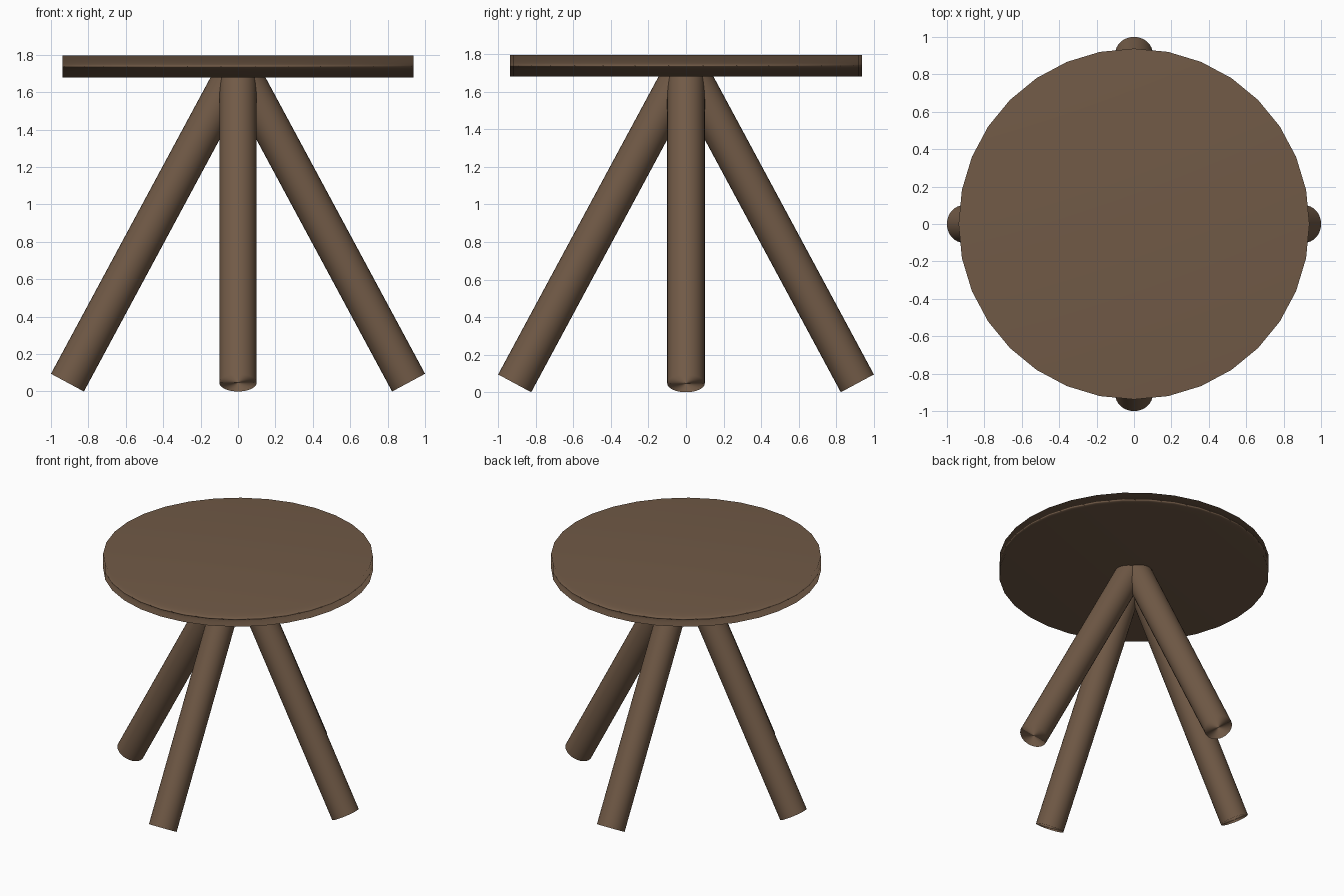
import bpy, math
from mathutils import Vector, Matrix

if "Cube" in bpy.data.objects:
    bpy.data.objects.remove(bpy.data.objects["Cube"])

wood = bpy.data.materials.new("brown wood")
wood.diffuse_color = (0.165, 0.102, 0.062, 1)
wood.use_nodes = True
wood.node_tree.nodes["Principled BSDF"].inputs["Base Color"].default_value = wood.diffuse_color


def cylinder(name, radius, depth, normal_rule):
    """32-sided smooth cylinder with vertex normals given by a rule."""
    bpy.ops.mesh.primitive_cylinder_add(vertices=32, radius=radius, depth=depth)
    ob = bpy.context.object
    ob.name = name
    ob.data.materials.append(wood)
    bpy.ops.object.shade_smooth()
    me = ob.data
    me.normals_split_custom_set_from_vertices(
        [normal_rule(v.co).normalized() for v in me.vertices])
    return ob


# round seat: soft shaded rim, normals follow the large flat faces
R, Z0, Z1 = 0.938, 1.68, 1.796
seat = cylinder("seat", R, Z1 - Z0,
                lambda c: Vector((c.x * 0.06, c.y * 0.06, math.copysign(1, c.z))))
seat.location.z = (Z0 + Z1) / 2

# four splayed legs meeting under the seat centre
r, tilt = 0.1, math.radians(28.3)
foot = Vector((1 - r * math.cos(tilt), 0, r * math.sin(tilt)))
length = foot.x / math.sin(tilt)
for i, side in enumerate(("right", "back", "left", "front")):
    leg = cylinder(side + "_leg", r, length, lambda c: Vector((c.x, c.y, 0)))
    up = Vector((-math.sin(tilt), 0, math.cos(tilt)))
    leg.matrix_world = (Matrix.Rotation(i * math.pi / 2, 4, 'Z')
                        @ Matrix.Translation(foot + up * length / 2)
                        @ Matrix.Rotation(-tilt, 4, 'Y'))
